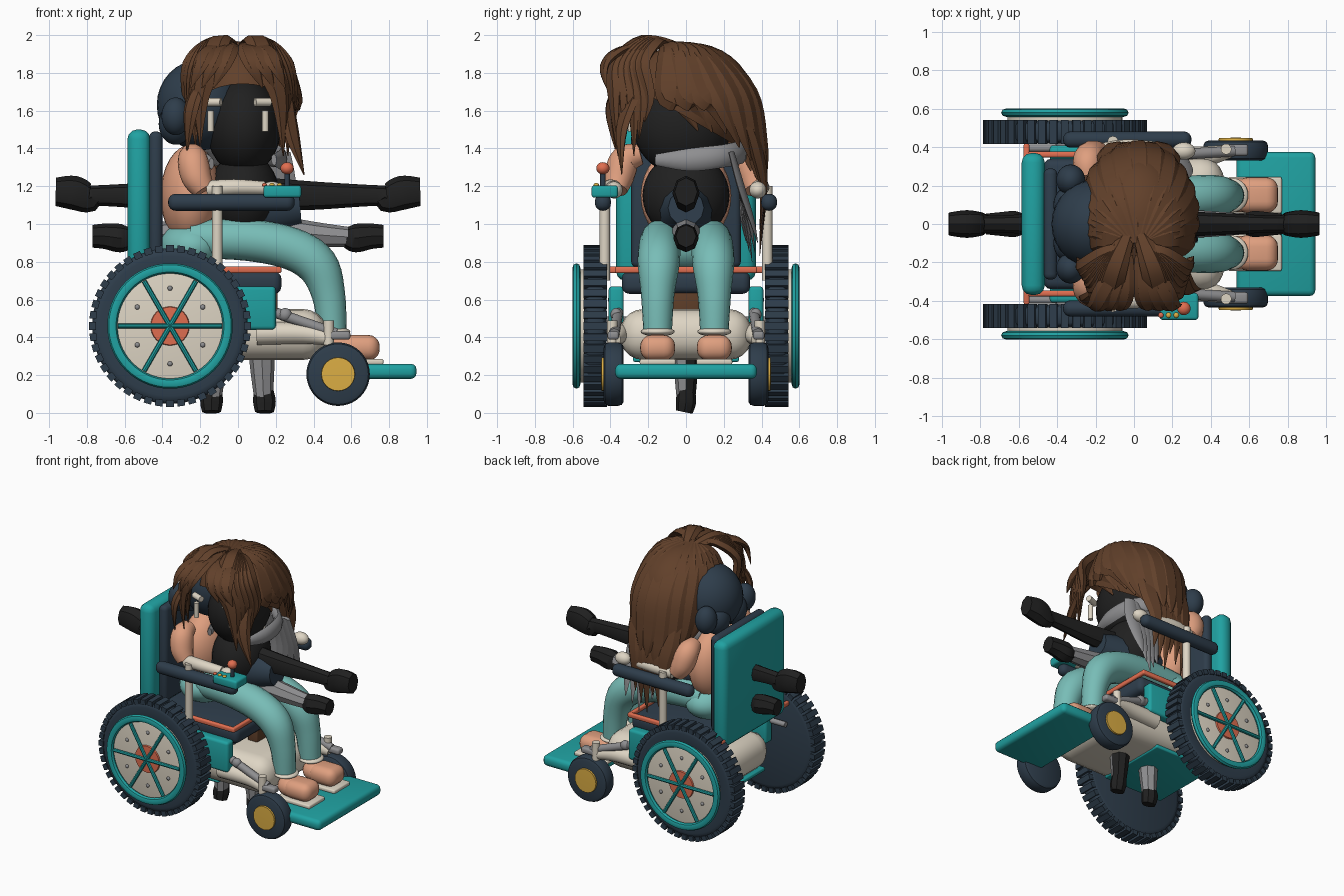
import bpy, bmesh, math, random
from mathutils import Vector, Matrix

if "Cube" in bpy.data.objects:
    bpy.data.objects.remove(bpy.data.objects["Cube"], do_unlink=True)
random.seed(4)


def mat(name, code):
    srgb = [int(code[i:i + 2], 16) / 255 for i in (0, 2, 4)]
    col = [((c + .055) / 1.055) ** 2.4 for c in srgb] + [1]
    m = bpy.data.materials.new(name)
    m.use_nodes = True
    m.diffuse_color = col
    m.node_tree.nodes["Principled BSDF"].inputs["Base Color"].default_value = col
    return m


teal, navy, brown = mat("teal", "20a2a2"), mat("navy", "2e3d4b"), mat("brown", "61402a")
black, skin, aqua = mat("black", "202020"), mat("skin", "df9f7f"), mat("aqua", "78bdb7")
beige, orange = mat("beige", "ded5c4"), mat("orange", "e06e50")
gold, grey = mat("gold", "dcae44"), mat("grey", "8e8e90")


def finish(name, bm, m, angle=40):
    bmesh.ops.recalc_face_normals(bm, faces=bm.faces)
    me = bpy.data.meshes.new(name)
    bm.to_mesh(me)
    bm.free()
    me.materials.append(m)
    me.polygons.foreach_set("use_smooth", [True] * len(me.polygons))
    me.set_sharp_from_angle(angle=math.radians(angle))
    ob = bpy.data.objects.new(name, me)
    bpy.context.collection.objects.link(ob)
    return ob


def box(name, centre, size, m, bevel=.01, seg=3):
    bm = bmesh.new()
    bmesh.ops.create_cube(bm, size=1, matrix=Matrix.Translation(centre) @ Matrix.Diagonal((*size, 1)))
    bmesh.ops.bevel(bm, geom=bm.edges[:], offset=bevel, segments=seg, profile=.5, affect='EDGES')
    return finish(name, bm, m)


def ball(name, centre, size, m):
    bm = bmesh.new()
    bmesh.ops.create_uvsphere(bm, u_segments=28, v_segments=16, radius=1,
                              matrix=Matrix.Translation(centre) @ Matrix.Diagonal((*size, 1)))
    return finish(name, bm, m)


def rod(name, a, b, r, m, sides=16):
    a, b = Vector(a), Vector(b)
    bm = bmesh.new()
    rot = (b - a).to_track_quat('Z', 'Y').to_matrix().to_4x4()
    bmesh.ops.create_cone(bm, cap_ends=True, segments=sides, radius1=r, radius2=r, depth=(b - a).length,
                          matrix=Matrix.Translation((a + b) / 2) @ rot)
    return finish(name, bm, m)


def lathe(name, x, z, side, profile, m, n=48):
    # profile of (radius, distance outwards) turned about a sideways axle
    bm = bmesh.new()
    rings = [[bm.verts.new((x + r * math.cos(i * math.tau / n), side * y, z + r * math.sin(i * math.tau / n)))
              for i in range(n)] for r, y in profile]
    for p, q in zip(rings, rings[1:]):
        for i in range(n):
            bm.faces.new((p[i], p[(i + 1) % n], q[(i + 1) % n], q[i]))
    bmesh.ops.remove_doubles(bm, verts=bm.verts, dist=1e-5)
    return finish(name, bm, m)


def tube(name, pts, radii, m, sides=14, flat=1, centre=None, steps=5, angle=40):
    # smooth path with changing radius; flattened along the outward direction
    P = [Vector((*p, r)) for p, r in zip(pts, radii)]
    P = [P[0]] + P + [P[-1]]
    path = []
    for a, b, c, d in zip(P, P[1:], P[2:], P[3:]):
        for k in range(steps):
            t = k / steps
            path.append(b + .5 * t * (c - a + t * (2 * a - 5 * b + 4 * c - d + t * (3 * b - a - 3 * c + d))))
    path.append(P[-1])
    bm, rings = bmesh.new(), []
    for i, p in enumerate(path):
        tan = (path[min(i + 1, len(path) - 1)] - path[max(i - 1, 0)]).xyz.normalized()
        out = p.xyz - Vector(centre) if centre else Vector((0, 1, 0))
        n = (out - tan * out.dot(tan)).normalized()
        w = tan.cross(n)
        r = max(p[3], .002)
        rings.append([bm.verts.new(p.xyz + r * (w * math.cos(a) + n * flat * math.sin(a)))
                      for a in (j * math.tau / sides for j in range(sides))])
    for p, q in zip(rings, rings[1:]):
        for i in range(sides):
            bm.faces.new((p[i], p[(i + 1) % sides], q[(i + 1) % sides], q[i]))
    bm.faces.new(rings[0])
    bm.faces.new(rings[-1])
    return finish(name, bm, m, angle)


# Chair body
box("chassis", (-.01, 0, .415), (.96, .7, .27), beige, .125, 5)
box("under_plate", (-.22, 0, .285), (.5, .56, .03), teal)
box("seat_cushion", (-.12, 0, .69), (.7, .68, .12), navy, .04)
box("seat_column", (-.1, 0, .58), (.4, .4, .16), navy)
box("column_cover", (.17, 0, .6), (.08, .14, .16), brown)
box("backrest", (-.525, 0, 1.1), (.12, .74, .8), teal, .05)
box("back_cushion", (-.435, 0, 1.13), (.07, .58, .72), navy, .03)
box("footrest", (.74, 0, .22), (.41, .75, .08), teal, .03)
for x, width in ((-.56, .84), (.215, .75)):
    box("seat_trim_cross", (x, 0, .757), (.03, width, .035), orange)

for s in (-1, 1):
    box("seat_trim_side", (-.17, s * .362, .757), (.8, .03, .035), orange)
    box("side_box", (-.12, s * .37, .555), (.64, .08, .23), teal, .02)
    rod("back_strut", (-.56, s * .395, .6), (-.4, s * .395, .6), .02, grey, 10)

    # Drive wheel
    wx, wz = -.36, .46
    lathe("tyre", wx, wz, s, [(0, .42), (.37, .42), (.4, .43), (.412, .445), (.412, .515), (.4, .53),
                              (.37, .54), (.31, .53), (0, .53)], navy, 64)
    bm = bmesh.new()
    for i in range(44):
        a = i * math.tau / 44
        bmesh.ops.create_cube(bm, size=1, matrix=Matrix.Translation((wx, s * .48, wz)) @ Matrix.Rotation(a, 4, 'Y')
                              @ Matrix.Translation((.41, 0, 0)) @ Matrix.Diagonal((.036, .124, .04, 1)))
    finish("tyre_tread", bm, navy)
    lathe("wheel_disc", wx, wz, s, [(0, .52), (.3, .52), (.3, .56), (.28, .565), (0, .565)], beige)
    ring = [(.305 + .027 * math.cos(i * math.pi / 4), .58 + .022 * math.sin(i * math.pi / 4)) for i in range(9)]
    lathe("hand_rim", wx, wz, s, ring, teal, 56)
    lathe("wheel_hub", wx, wz, s, [(0, .56), (.105, .56), (.1, .575), (0, .578)], orange, 32)
    for i in range(6):
        a = i * math.pi / 3
        rod("spoke", (wx, s * .578, wz), (wx + .275 * math.cos(a), s * .578, wz + .275 * math.sin(a)), .013, teal, 8)
        a += math.pi / 6
        ball("wheel_bolt", (wx + .2 * math.cos(a), s * .567, wz + .2 * math.sin(a)), (.013, .01, .013), grey)
    rod("axle", (wx, 0, wz), (wx, s * .43, wz), .05, grey)

    # Front caster with its arm
    lathe("caster_tyre", .53, .205, s, [(0, .33), (.145, .33), (.162, .34), (.168, .36), (.168, .41),
                                       (.16, .428), (.14, .436), (0, .436)], navy, 40)
    lathe("caster_cap", .53, .205, s, [(0, .43), (.09, .43), (.088, .448), (0, .45)], gold, 24)
    rod("caster_link", (.2, s * .36, .53), (.52, s * .38, .42), .028, grey)
    tube("caster_arm", [(.1, s * .34, .42), (.35, s * .35, .42), (.5, s * .38, .39)], [.06, .055, .035], beige)
    rod("caster_pivot", (.48, s * .39, .36), (.48, s * .39, .49), .028, beige)
    ball("link_joint", (.25, s * .37, .52), (.035, .03, .035), grey)
    box("caster_fork", (.53, s * .385, .41), (.13, .06, .045), grey, .015)

    # Armrest
    box("armrest", (-.035, s * .44, 1.115), (.67, .085, .09), navy, .04, 4)
    rod("armrest_post", (-.11, s * .43, .7), (-.11, s * .43, 1.2), .028, beige)

    # Seated rider limbs
    tube("upper_arm", [(-.24, s * .24, 1.37), (-.24, s * .32, 1.34), (-.22, s * .355, 1.25), (-.18, s * .37, 1.18)],
         [.055, .08, .08, .06], skin)
    tube("forearm", [(-.16, s * .38, 1.185), (-.02, s * .4, 1.195), (.14, s * .39, 1.19)], [.045, .042, .036], beige)
    ball("hand", (.18 if s < 0 else .26, s * .38, 1.18), (.06, .045, .045), beige)
    tube("trouser_leg", [(-.25, s * .12, .92), (.05, s * .13, .915), (.28, s * .14, .87), (.42, s * .145, .78),
                         (.48, s * .15, .62), (.5, s * .15, .42)], [.1, .11, .112, .11, .088, .075], aqua, 20)
    ball("ankle_cuff", (.51, s * .15, .43), (.085, .09, .025), beige)
    box("sole", (.63, s * .15, .27), (.28, .19, .03), beige)
    ball("shoe_heel", (.55, s * .15, .345), (.095, .088, .075), skin)
    box("shoe_toe", (.64, s * .15, .345), (.22, .185, .135), skin, .06, 5)

# Control stick on the right armrest
box("control_box", (.235, -.43, 1.172), (.2, .14, .065), teal, .015)
rod("stick", (.26, -.44, 1.2), (.26, -.44, 1.28), .014, navy)
ball("stick_knob", (.26, -.44, 1.295), (.035, .035, .032), orange)
for i, m in enumerate((orange, gold, gold)):
    ball("button", (.14 + .04 * i, -.475, 1.207), (.014, .014, .01), m)

# Seated rider body and head
ball("rider_hips", (-.24, 0, .88), (.18, .25, .14), aqua)
ball("rider_torso", (-.25, 0, 1.15), (.16, .24, .27), skin)
ball("rider_hair", (-.2, 0, 1.63), (.23, .23, .24), navy)
for s in (-1, 1):
    ball("hair_puff", (-.33, s * .1, 1.53), (.09, .1, .11), navy)
    ball("hair_bun", (-.33, s * .23, 1.57), (.075, .08, .1), navy)

# Standing figure
ball("figure_torso", (.03, 0, 1.15), (.19, .23, .23), black)
ball("figure_head", (.03, -.02, 1.52), (.2, .26, .26), black)
for s in (-1, 1):
    tube("long_arm", [(s * .1, 0, 1.16), (s * .4, 0, 1.15), (s * .74, 0, 1.15), (s * .79, 0, 1.135),
                      (s * .87, 0, 1.165), (s * .965, 0, 1.17)], [.09, .075, .055, .075, .09, .075], black, 8, .8)
    tube("jacket_side", [(s * .08, 0, 1.07), (s * .2, 0, 1.075), (s * .33, 0, 1.085)], [.16, .13, .095], navy, 12)
    tube("grey_limb", [(s * .1, 0, .99), (s * .35, 0, .95), (s * .6, 0, .93)], [.08, .07, .052], grey, 8)
    tube("dark_fist", [(s * .57, 0, .93), (s * .62, 0, .925), (s * .7, 0, .935), (s * .77, 0, .935)],
         [.055, .075, .068, .06], black, 8, .9)
    leg = tube("lower_leg", [(s * .12, 0, .45), (s * .128, 0, .25), (s * .135, 0, .08)], [.075, .065, .05], grey, 8)
    if s > 0:
        # this leg is dark except along the front
        leg.data.materials.append(black)
        for f in leg.data.polygons:
            f.material_index = 0 if f.normal.y < -.3 else 1
    tube("boot", [(s * .135, .0, .12), (s * .14, 0, .06), (s * .14, -.01, .005)], [.052, .06, .05], black, 8, .9)
    rod("ear_pin", (s * .09, -.31, 1.645), (s * .17, -.28, 1.645), .022, beige, 10)
    rod("ear_drop", (s * .145, -.29, 1.49), (s * .145, -.29, 1.6), .018, beige, 10)

# Scarf, open at the front, and its tails
tube("scarf", [(-.14, -.14, 1.32), (-.18, .06, 1.34), (-.1, .24, 1.37), (.06, .29, 1.38), (.2, .2, 1.36),
               (.23, .02, 1.34), (.19, -.16, 1.34)], [.03, .06, .06, .06, .06, .06, .03], grey, 8, .5, (.03, 0, 1.33))
for i in range(5):
    x = .06 + .045 * i
    tube("scarf_tail", [(x, .24, 1.38), (x + .02, .29, 1.2), (x + .01, .3 + .012 * i, 1.02),
                        (x, .32 + .015 * i, .8 + .05 * abs(i - 2))], [.04, .05, .035, .003], grey, 6, .3, (0, -.5, 1))

# Big hair: open cap, then overlapping locks
bm = bmesh.new()
bmesh.ops.create_uvsphere(bm, u_segments=28, v_segments=18, radius=1,
                          matrix=Matrix.Translation((.025, .02, 1.65)) @ Matrix.Diagonal((.28, .34, .31, 1)))
bmesh.ops.bisect_plane(bm, geom=bm.verts[:] + bm.edges[:] + bm.faces[:], plane_co=(0, -.3, 1.74),
                       plane_no=(0, .5, .87), clear_inner=True)
finish("hair_cap", bm, brown)
core = (.02, 0, 1.6)
for i in range(15):
    # back and side locks fan out from the crown and fall behind, lower towards the back
    a = math.radians(-18 + i * 216 / 14)
    c, d = math.cos(a), math.sin(a)
    low = (1.48 if c > 0 else 1.4) - .26 * max(d, 0) ** 1.5 + .06 * random.random()
    tube("back_lock", [(.02 + .05 * c, -.1, 1.95), (.02 + .2 * c, -.02 + .17 * d, 1.9),
                       (.02 + .28 * c, .02 + .33 * d, 1.7), (.02 + .27 * c, .08 + .33 * d, low + .16),
                       (.03 + .22 * c, .15 + .28 * d, low)], [.04, .08, .085, .065, .004],
         brown, 6, .4, core, 5, 25)
for i in range(6):
    # long strands hanging from the back
    x = -.1 + .048 * i
    tube("long_lock", [(x * 1.2, .3, 1.62), (x * 1.2, .37, 1.4), (x, .41, 1.2), (x + .01, .39, .83 + .07 * (i % 3))],
         [.06, .075, .05, .003], brown, 6, .4, (0, -.3, 1.4), 5, 25)
for s in (-1, 1):
    for k in range(6):
        # fringe sweeps from the parting forward and down each side
        f = k / 5
        low = 1.36 + .09 * (k % 3) + (.05 if s < 0 else 0)
        tube("fringe_lock", [(s * .02, -.02 - .1 * f, 1.94), (s * (.1 + .04 * f), -.22 + .04 * f, 1.97 - .02 * f),
                             (s * (.15 + .1 * f), -.37 + .12 * f, 1.84), (s * (.21 + .06 * f) + .01, -.38 + .17 * f, 1.67),
                             (s * (.22 + .04 * f) + .02, -.36 + .14 * f, low)],
             [.03, .07, .075, .055, .003], brown, 6, .45, core, 5, 25)
    for k in range(3):
        tube("front_curl", [(s * .04, -.16, 1.95), (s * (.05 + .05 * k), -.34, 1.92), (s * (.08 + .06 * k), -.43, 1.84),
                            (s * (.13 + .06 * k), -.42, 1.72)], [.035, .055, .045, .003], brown, 6, .4, core, 5, 25)
tube("side_lock", [(-.2, -.36, 1.74), (-.25, -.4, 1.6), (-.27, -.37, 1.38)], [.03, .045, .003],
     brown, 6, .45, core, 5, 25)
tube("side_lock", [(.25, -.27, 1.7), (.28, -.34, 1.5), (.35, -.34, 1.26)], [.05, .05, .003],
     brown, 6, .45, core, 5, 25)
